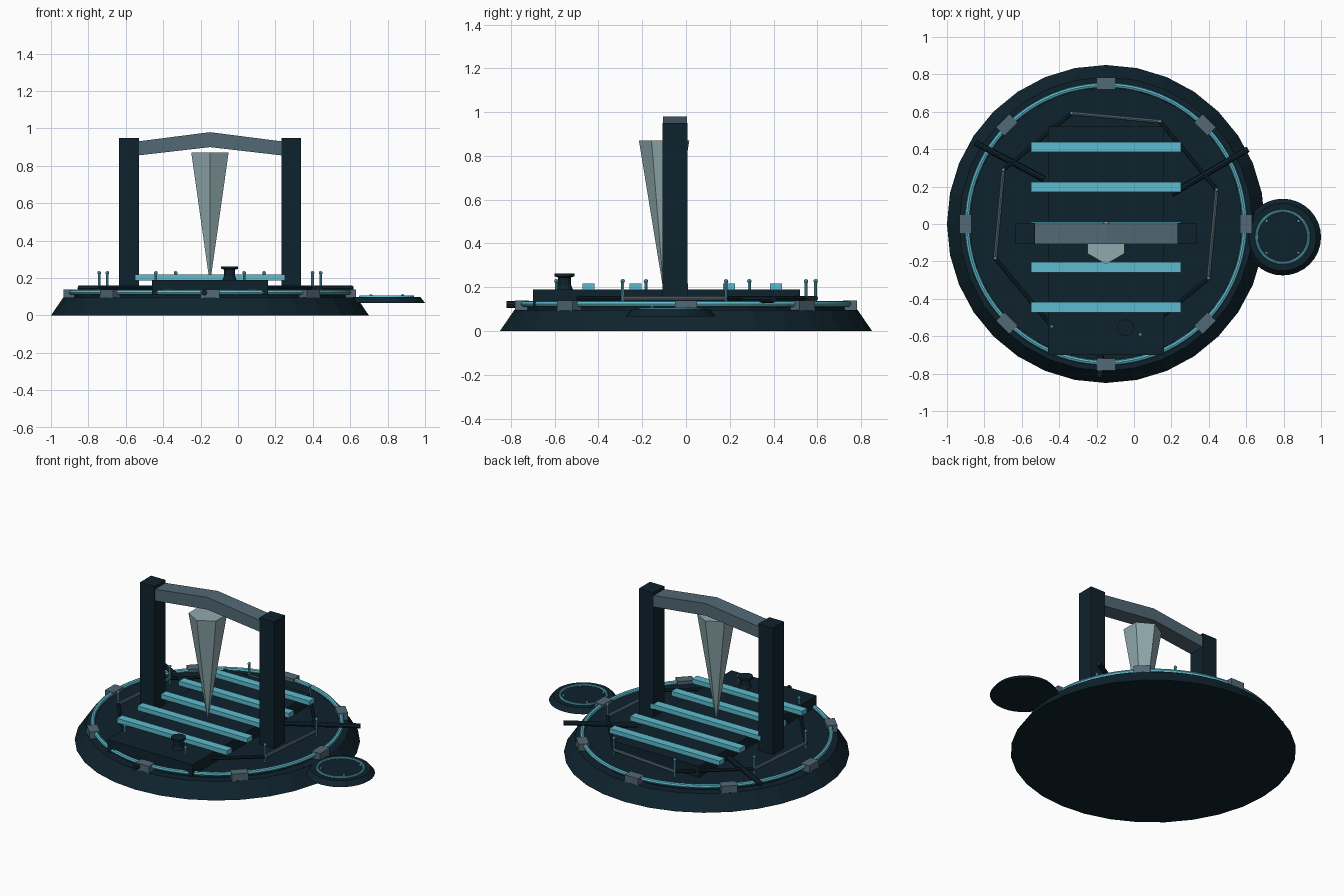
import bpy, bmesh, math
from mathutils import Vector

cube = bpy.data.objects.get("Cube")
if cube:
    bpy.data.objects.remove(cube, do_unlink=True)


def material(name, rgb):
    m = bpy.data.materials.new(name)
    m.use_nodes = True
    m.diffuse_color = (*rgb, 1)
    m.node_tree.nodes["Principled BSDF"].inputs["Base Color"].default_value = (*rgb, 1)
    return m


DARK = material("dark navy", (0.0045, 0.0165, 0.026))
CYAN = material("glowing cyan", (0.11, 0.5, 0.62))
GREY = material("slate grey", (0.085, 0.14, 0.175))
PALE = material("pale crystal", (0.28, 0.40, 0.42))
CX = -0.15  # centre of the round platform


def finish(bm, name, mat):
    bmesh.ops.recalc_face_normals(bm, faces=bm.faces)
    mesh = bpy.data.meshes.new(name)
    bm.to_mesh(mesh)
    bm.free()
    mesh.materials.append(mat)
    ob = bpy.data.objects.new(name, mesh)
    bpy.context.collection.objects.link(ob)
    return ob


def box(name, mat, x, y, z, turn=0):
    """Box from (low, high) ranges, turned about its own centre."""
    bm = bmesh.new()
    bmesh.ops.create_cube(bm, size=1)
    spans = (x, y, z)
    for v in bm.verts:
        v.co = Vector([v.co[i] * (spans[i][1] - spans[i][0]) for i in range(3)])
    ob = finish(bm, name, mat)
    ob.location = [sum(s) / 2 for s in spans]
    ob.rotation_euler.z = turn
    return ob


def lathe(name, mat, centre, profile, sides, start=math.pi / 2):
    """Closed solid of stacked rings given as (radius, height)."""
    bm = bmesh.new()
    rings = []
    for r, z in profile:
        rings.append([bm.verts.new((centre[0] + r * math.cos(start + math.tau * i / sides),
                                    centre[1] + r * math.sin(start + math.tau * i / sides), z))
                      for i in range(sides)])
    for a, b in zip(rings, rings[1:]):
        for i in range(sides):
            j = (i + 1) % sides
            bm.faces.new((a[i], a[j], b[j], b[i]))
    bm.faces.new(rings[0])
    bm.faces.new(rings[-1])
    return finish(bm, name, mat)


def tube(name, mat, a, b, r, sides=8):
    a, b = Vector(a), Vector(b)
    bm = bmesh.new()
    bmesh.ops.create_cone(bm, cap_ends=True, segments=sides, radius1=r, radius2=r,
                          depth=(b - a).length)
    ob = finish(bm, name, mat)
    ob.location = (a + b) / 2
    ob.rotation_mode = 'QUATERNION'
    ob.rotation_quaternion = (b - a).to_track_quat('Z', 'Y')
    return ob


def ball(name, mat, at, r):
    bm = bmesh.new()
    bmesh.ops.create_uvsphere(bm, u_segments=8, v_segments=6, radius=r)
    ob = finish(bm, name, mat)
    ob.location = at
    return ob


def torus(name, mat, at, major, minor):
    bpy.ops.mesh.primitive_torus_add(location=at, major_radius=major, minor_radius=minor,
                                     major_segments=96, minor_segments=8)
    ob = bpy.context.object
    ob.name = name
    ob.data.materials.append(mat)


def polar(r, angle, z):
    return Vector((CX + r * math.cos(angle), r * math.sin(angle), z))


# Round base, deck and glowing rim
lathe("base", DARK, (CX, 0), [(0.85, 0), (0.785, 0.095)], 32)
lathe("deck", DARK, (CX, 0), [(0.73, 0.09), (0.73, 0.118)], 32)
torus("rim_light", CYAN, (CX, 0, 0.124), 0.742, 0.014)
for i in range(8):
    p = polar(0.75, i * math.pi / 4, 0)
    box("rim_clamp", GREY, (p.x - 0.032, p.x + 0.032), (p.y - 0.05, p.y + 0.05),
        (0.092, 0.14), i * math.pi / 4)

# Raised slab with light bars
box("slab", DARK, (-0.46, 0.16), (-0.70, 0.52), (0.11, 0.19))
for i in range(5):
    y = -0.445 + i * 0.214
    box("light_bar", CYAN, (-0.55, 0.25), (y - 0.027, y + 0.027), (0.188, 0.218))

# Gate: two posts and a bent beam
for x in (-0.583, 0.285):
    box("gate_post", DARK, (x - 0.053, x + 0.053), (-0.108, 0.006), (0.1, 0.95))
bm = bmesh.new()
outline = [(-0.54, 0.855), (CX, 0.9), (0.24, 0.855), (0.24, 0.93), (CX, 0.98), (-0.54, 0.93)]
front = bm.faces.new([bm.verts.new((x, -0.106, z)) for x, z in outline])
solid = bmesh.ops.extrude_face_region(bm, geom=[front])
for v in solid["geom"]:
    if isinstance(v, bmesh.types.BMVert):
        v.co.y = 0.004
finish(bm, "gate_beam", GREY)

# Hanging six-sided spike
lathe("spike", PALE, (CX, -0.1), [(0.004, 0.19), (0.115, 0.87)], 6)

# Bollards around the deck, joined by low rails
corners = [math.radians(17.2 + 45 * i) for i in range(8)]
for i, a in enumerate(corners):
    tube("bollard", CYAN, polar(0.62, a, 0.11), polar(0.62, a, 0.228), 0.007)
    ball("bollard_tip", CYAN, polar(0.62, a, 0.228), 0.01)
    b = corners[(i + 1) % 8]
    tube("rail", DARK if i % 2 == 0 else GREY,
         polar(0.62, a, 0.15), polar(0.62, b, 0.15), 0.011)

# Mooring arms
tube("left_arm", DARK, (0.2, 0.16, 0.145), (0.61, 0.40, 0.145), 0.016)
tube("right_arm", DARK, (-0.48, 0.24, 0.145), (-0.85, 0.435, 0.145), 0.016)
tube("front_arm", DARK, (-0.18, -0.5, 0.122), (-0.18, -0.82, 0.122), 0.016)

# Capstan
lathe("capstan", DARK, (-0.045, -0.555),
      [(0.04, 0.185), (0.03, 0.21), (0.03, 0.245), (0.045, 0.25), (0.045, 0.263)], 12)

# Small side pad
PAD = (0.795, -0.07)
lathe("side_pad", DARK, PAD, [(0.205, 0.067), (0.18, 0.098)], 32)
torus("pad_light", CYAN, (*PAD, 0.1), 0.139, 0.008)
for sx in (-1, 1):
    for sy in (-1, 1):
        ball("pad_lamp", CYAN, (PAD[0] + sx * 0.085, PAD[1] + sy * 0.085, 0.105), 0.009)
